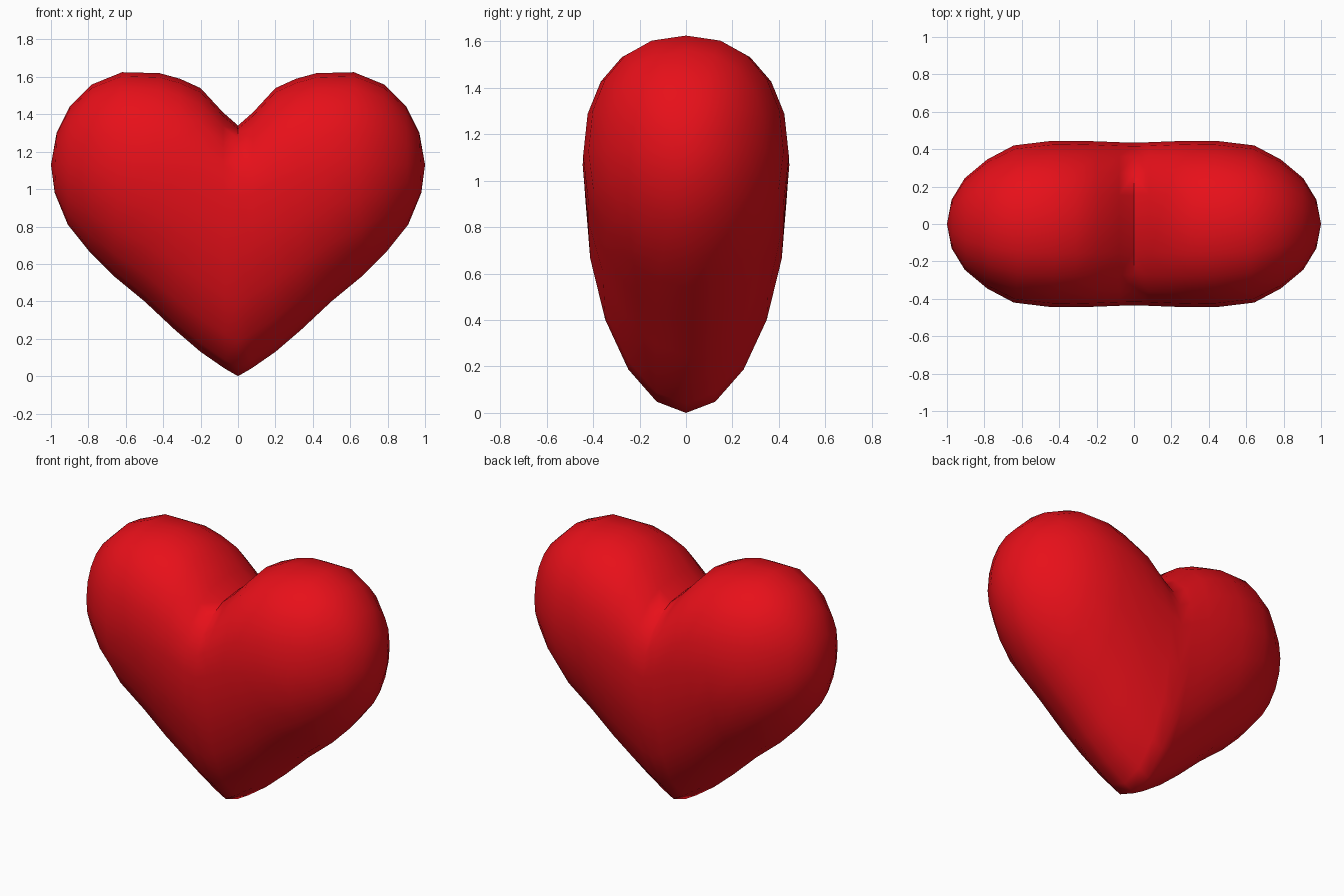
import bpy, bmesh, math

cube = bpy.data.objects.get("Cube")
if cube:
    bpy.data.objects.remove(cube, do_unlink=True)

SEGMENTS = 20

# Ribs from the middle to the side:
# bottom x, bottom z, top x, top z, half depth, height fraction of widest point
RIBS = [
    (0.00, 0.00, 0.00, 1.34, 0.435, 0.70),
    (0.07, 0.04, 0.08, 1.41, 0.437, 0.68),
    (0.20, 0.13, 0.20, 1.54, 0.442, 0.64),
    (0.34, 0.25, 0.31, 1.59, 0.445, 0.61),
    (0.50, 0.40, 0.42, 1.62, 0.443, 0.58),
    (0.67, 0.54, 0.62, 1.625, 0.420, 0.54),
    (0.79, 0.66, 0.78, 1.56, 0.345, 0.52),
    (0.91, 0.81, 0.90, 1.44, 0.245, 0.51),
    (0.98, 0.98, 0.97, 1.30, 0.130, 0.50),
]
SIDE_POLE = (1.0, 0.0, 1.13)


def power(value, exponent):
    return math.copysign(abs(value) ** exponent, value)


def rib_points(xb, zb, xt, zt, depth, widest):
    """Egg-shaped loop around a rib, fuller at the top than at the bottom."""
    points = []
    for i in range(SEGMENTS):
        angle = math.tau * i / SEGMENTS
        c, s = math.cos(angle), math.sin(angle)
        roundness = 2 / 2.25 if s > 0 else 2 / 1.9
        reach = 1 - widest if s > 0 else widest
        t = widest + reach * power(s, roundness)
        points.append((xb + (xt - xb) * t, depth * power(c, roundness), zb + (zt - zb) * t))
    return points


# Left half of the heart, skinned over the ribs
bm = bmesh.new()
loops = [[bm.verts.new(p) for p in rib_points(*rib)] for rib in RIBS]
pole = bm.verts.new(SIDE_POLE)
for i in range(SEGMENTS):
    j = (i + 1) % SEGMENTS
    for a, b in zip(loops, loops[1:]):
        bm.faces.new((a[i], a[j], b[j], b[i]))
    bm.faces.new((loops[-1][i], loops[-1][j], pole))
bmesh.ops.recalc_face_normals(bm, faces=bm.faces)
if sum(f.normal.x for f in bm.faces) < 0:
    bmesh.ops.reverse_faces(bm, faces=bm.faces)

mesh = bpy.data.meshes.new("heart")
bm.to_mesh(mesh)
bm.free()
heart = bpy.data.objects.new("heart", mesh)
bpy.context.collection.objects.link(heart)
bpy.ops.object.select_all(action='DESELECT')
heart.select_set(True)
bpy.context.view_layer.objects.active = heart

# Mirrored right half
mirror = heart.modifiers.new("mirror", 'MIRROR')
mirror.use_clip = True
bpy.ops.object.modifier_apply(modifier=mirror.name)
bpy.ops.object.shade_smooth_by_angle(angle=math.radians(70))

# Glossy red
red = bpy.data.materials.new("red")
red.use_nodes = True
color = (0.8, 0.005, 0.01, 1.0)
red.diffuse_color = color
red.node_tree.nodes["Principled BSDF"].inputs["Base Color"].default_value = color
mesh.materials.append(red)
